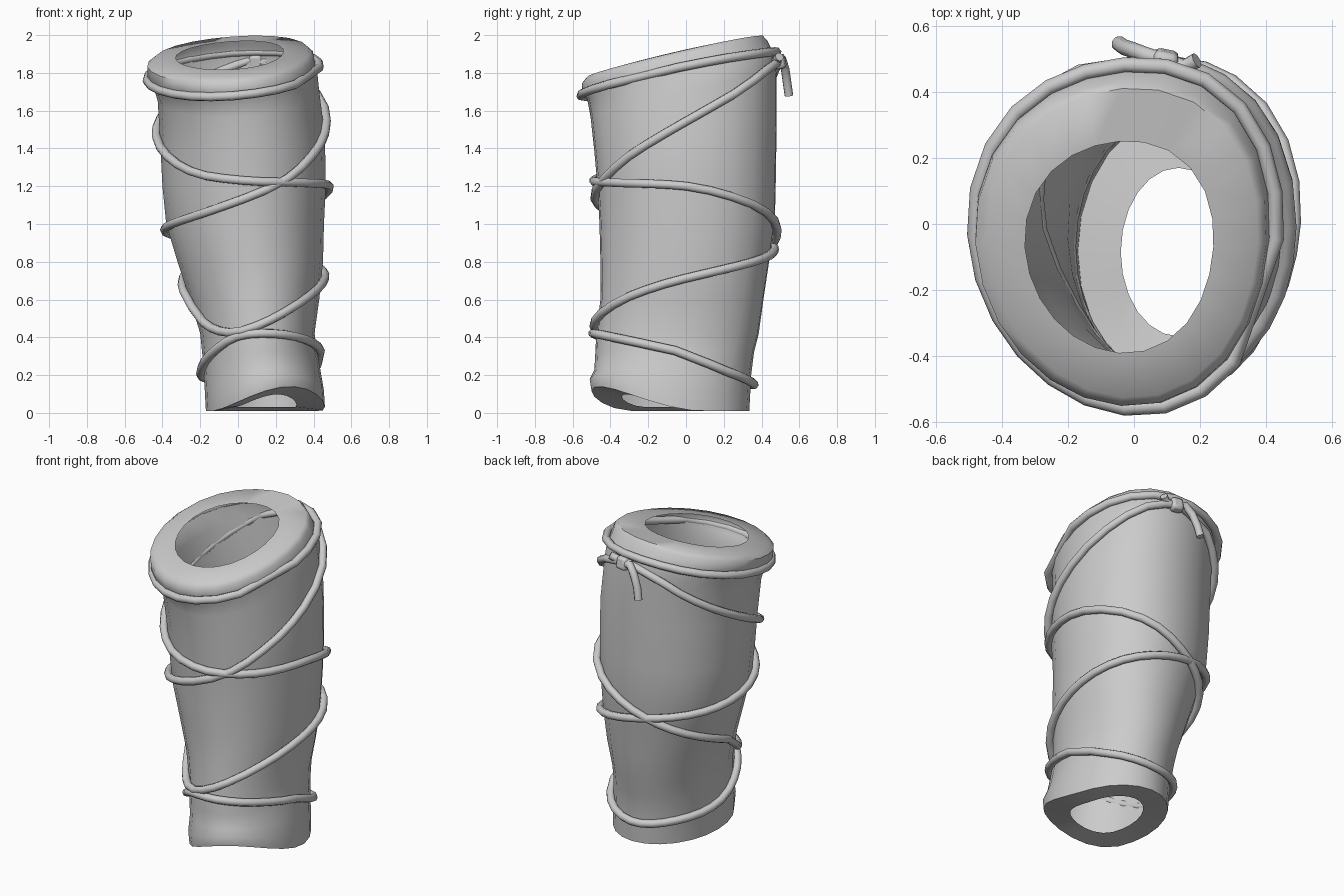
import bpy, bmesh, math
from mathutils import Vector

cube = bpy.data.objects.get("Cube")
if cube:
    bpy.data.objects.remove(cube)

grey = bpy.data.materials.new("plain grey")
grey.use_nodes = True
grey.diffuse_color = (0.6, 0.6, 0.6, 1)
grey.node_tree.nodes["Principled BSDF"].inputs["Base Color"].default_value = (0.6, 0.6, 0.6, 1)

SEGMENTS = 24
CORD_RADIUS = 0.024

# Sleeve sections: height, x min, x max, y min, y max
HEM_OPENING = (0.03, -.04, .31, -.34, .17)
WALL = [
    (0.01, -.17, .46, -.50, .335), (0.1, -.175, .455, -.51, .34),
    (0.2, -.18, .44, -.485, .345), (0.32, -.19, .42, -.48, .36),
    (0.42, -.2, .405, -.475, .385), (0.6, -.255, .43, -.453, .41),
    (0.8, -.32, .45, -.453, .44), (1.0, -.38, .455, -.458, .47),
    (1.2, -.4, .465, -.468, .475), (1.45, -.412, .46, -.485, .48),
    (1.68, -.425, .43, -.505, .48), (1.78, -.455, .42, -.522, .475),
    (1.82, -.48, .41, -.55, .455), (1.875, -.48, .4, -.55, .43),
    (1.9, -.445, .375, -.525, .41)]
LIP_OPENING = (1.91, -.33, .24, -.39, .25)


def smooth(t):
    t = min(max(t, 0), 1)
    return t * t * (3 - 2 * t)


def section_point(ring, a, arch_height=0.13):
    """Point on a lopsided oval section, with the slanted top and raised front hem."""
    h, x0, x1, y0, y1 = ring
    c, s = math.cos(a), math.sin(a)
    # Fuller towards the back right, flatter towards the front left
    bulge = 1 + smooth(h / 0.6) * (0.07 * s * c * (s + c) + 0.06 * (s * c) ** 2)
    x = (x0 + x1) / 2 + (x1 - x0) / 2 * c * bulge
    y = (y0 + y1) / 2 + (y1 - y0) / 2 * s * bulge
    slant = smooth((h - 1.1) / 0.6) * (0.23 * y + 0.06 * x)
    arch = max(0, math.cos(a + math.radians(65))) ** 2
    return Vector((x, y, h + slant + arch_height * arch * smooth(1 - h / 0.3)))


def on_sleeve(deg, z):
    """Point just outside the sleeve at a compass angle and height."""
    a, h = math.radians(deg), z
    for _ in range(10):
        h = min(max(h, 0.02), 1.89)
        low, high = next((p, q) for p, q in zip(WALL, WALL[1:]) if p[0] <= h <= q[0])
        t = (h - low[0]) / (high[0] - low[0])
        p = section_point([u + (v - u) * t for u, v in zip(low, high)], a)
        h += z - p.z
    return Vector((p.x, p.y, z)) + Vector((math.cos(a), math.sin(a), 0)) * 0.018


def finish(obj, angle):
    obj.data.materials.append(grey)
    bpy.ops.object.select_all(action='DESELECT')
    obj.select_set(True)
    bpy.context.view_layer.objects.active = obj
    if obj.type == 'CURVE':
        bpy.ops.object.convert(target='MESH')
    bpy.ops.object.shade_smooth_by_angle(angle=math.radians(angle))


def cord(name, points, cyclic=False):
    curve = bpy.data.curves.new(name, 'CURVE')
    curve.dimensions = '3D'
    curve.bevel_depth = CORD_RADIUS
    curve.bevel_resolution = 2
    curve.use_fill_caps = True
    spline = curve.splines.new('POLY')
    spline.points.add(len(points) - 1)
    for sp, p in zip(spline.points, points):
        sp.co = (*p, 1)
    spline.use_cyclic_u = cyclic
    obj = bpy.data.objects.new(name, curve)
    bpy.context.collection.objects.link(obj)
    finish(obj, 60)


def wrap(name, keys, step=12):
    """Cord wound on the sleeve through (angle, height) keys, eased between them."""
    points = []
    padded = [keys[0]] + keys + [keys[-1]]
    for (a0, z0), (a1, z1), (a2, z2), (a3, z3) in zip(padded, padded[1:], padded[2:], padded[3:]):
        m1 = (z2 - z0) / (a2 - a0) * (a2 - a1)
        m2 = (z3 - z1) / (a3 - a1) * (a2 - a1)
        n = max(1, round(abs(a2 - a1) / step))
        for i in range(n):
            t = i / n
            z = ((2*t**3 - 3*t*t + 1) * z1 + (t**3 - 2*t*t + t) * m1
                 + (3*t*t - 2*t**3) * z2 + (t**3 - t*t) * m2)
            points.append(on_sleeve(a1 + (a2 - a1) * t, z))
    cord(name, points, cyclic=True)


# Thin sleeve wall with the hem and the lip turned inwards
angles = [math.tau * i / SEGMENTS for i in range(SEGMENTS)]
rings = [[section_point(HEM_OPENING, a, 0.07) for a in angles]]
rings += [[section_point(r, a) for a in angles] for r in WALL + [LIP_OPENING]]
bm = bmesh.new()
loops = [[bm.verts.new(p) for p in ring] for ring in rings]
for lower, upper in zip(loops, loops[1:]):
    for i in range(SEGMENTS):
        j = (i + 1) % SEGMENTS
        bm.faces.new((lower[i], lower[j], upper[j], upper[i]))
mesh = bpy.data.meshes.new("sleeve")
bm.to_mesh(mesh)
bm.free()
sleeve = bpy.data.objects.new("sleeve", mesh)
bpy.context.collection.objects.link(sleeve)
finish(sleeve, 50)

# Cord below the lip
wrap("top_cord", [(d, 1.793 + 0.115 * math.sin(math.radians(d)) + 0.035 * math.cos(math.radians(d)))
                  for d in range(0, 360, 30)])

# Long cord crossing itself at front and back
wrap("crossed_cord", [
    (80, 1.87), (56, 1.82), (30, 1.69), (0, 1.54), (-37, 1.36), (-60, 1.24), (-90, 1.135),
    (-130, 1.04), (-180, .97), (-270, .87), (-360, .71), (-397, .62), (-425, .53), (-450, .46),
    (-478, .425), (-510, .48), (-540, .64), (-630, .93), (-664, 1.06), (-692, 1.145),
    (-720, 1.2), (-775, 1.22), (-810, 1.23), (-850, 1.28), (-900, 1.46), (-980, 1.84)])

# Loop near the hem
wrap("hem_cord", [(0, .33), (-40, .39), (-75, .42), (-110, .405), (-145, .31),
                  (-180, .21), (-225, .17), (-270, .15), (-320, .22), (-348, .3)])

# Knot with its loose ends
bpy.ops.mesh.primitive_cube_add(size=1, location=(0.095, 0.495, 1.86), rotation=(0.2, 0, -0.2))
knot = bpy.context.object
knot.name = "knot"
knot.scale = (0.075, 0.06, 0.08)
bpy.ops.object.transform_apply(location=False, rotation=False, scale=True)
bevel = knot.modifiers.new("rounding", 'BEVEL')
bevel.width = 0.018
bevel.segments = 2
finish(knot, 40)
cord("long_end", [(.09, .495, 1.86), (.04, .51, 1.87), (0, .525, 1.82), (-.03, .535, 1.75), (-.045, .545, 1.68)])
cord("short_end", [(.1, .495, 1.86), (.15, .475, 1.865), (.19, .495, 1.885)])
